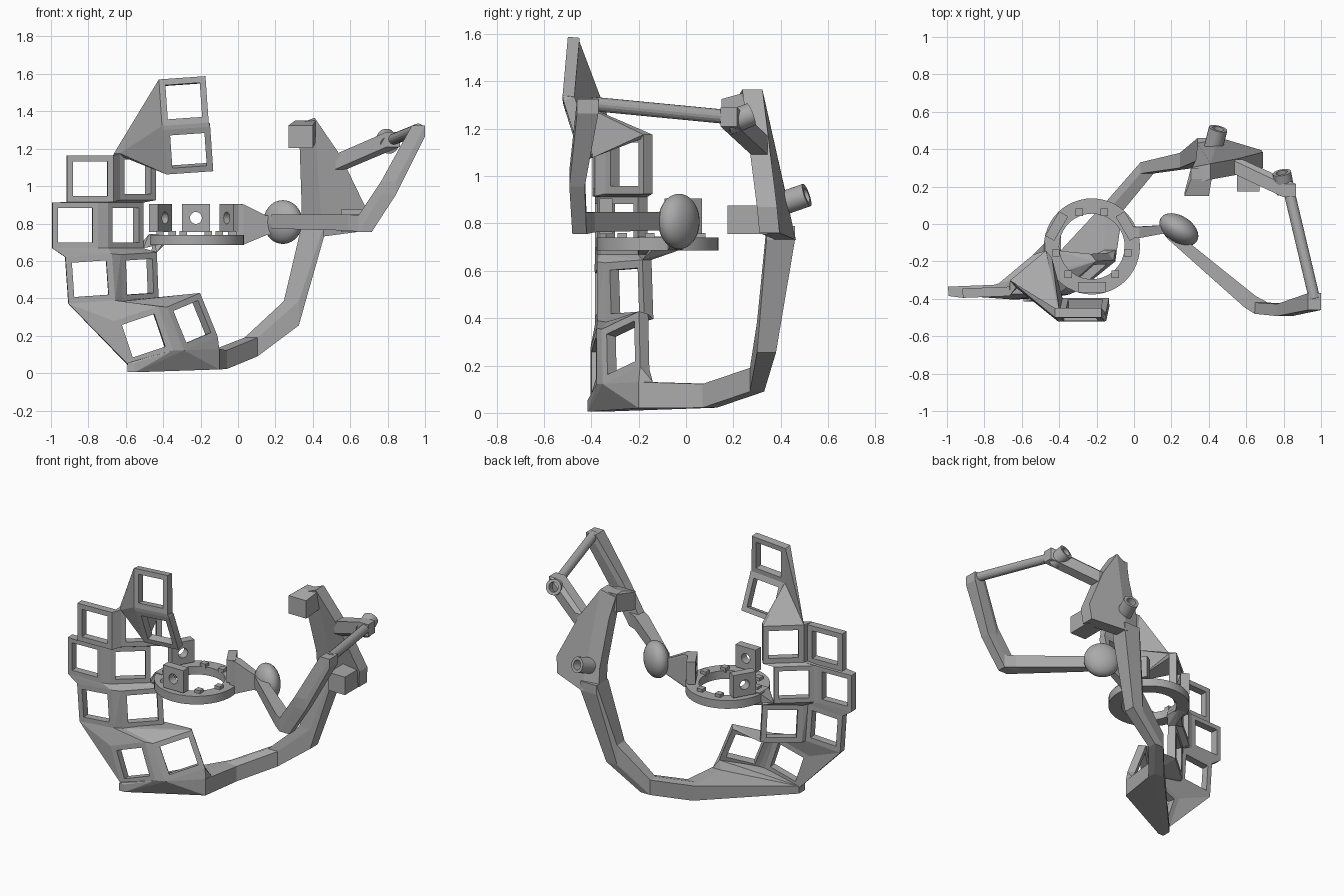
import bpy, bmesh, math
from mathutils import Vector, Matrix

cube = bpy.data.objects.get("Cube")
if cube:
    bpy.data.objects.remove(cube)

grey = bpy.data.materials.new("plain grey")
grey.use_nodes = True
grey.diffuse_color = (0.4, 0.4, 0.4, 1)
grey.node_tree.nodes["Principled BSDF"].inputs["Base Color"].default_value = (0.4, 0.4, 0.4, 1)


def finish(name, bm, smooth=False):
    bmesh.ops.recalc_face_normals(bm, faces=bm.faces[:])
    mesh = bpy.data.meshes.new(name)
    bm.to_mesh(mesh)
    bm.free()
    mesh.materials.append(grey)
    obj = bpy.data.objects.new(name, mesh)
    bpy.context.collection.objects.link(obj)
    if smooth:
        bpy.ops.object.select_all(action='DESELECT')
        obj.select_set(True)
        bpy.context.view_layer.objects.active = obj
        bpy.ops.object.shade_smooth_by_angle(angle=math.radians(40))


def add_hull(bm, points):
    verts = [bm.verts.new(p) for p in points]
    result = bmesh.ops.convex_hull(bm, input=verts)
    loose = {v for v in result["geom_interior"] + result["geom_unused"]
             if isinstance(v, bmesh.types.BMVert) and v.is_valid}
    bmesh.ops.delete(bm, geom=list(loose), context='VERTS')


def hulls(name, groups):
    bm = bmesh.new()
    for points in groups:
        add_hull(bm, points)
    finish(name, bm)


def box(x, y, z, dx, dy, dz):
    return [Vector((x + i * dx / 2, y + j * dy / 2, z + k * dz / 2))
            for i in (-1, 1) for j in (-1, 1) for k in (-1, 1)]


def beam(name, nodes):
    hulls(name, [box(*a) + box(*b) for a, b in zip(nodes, nodes[1:])])


def frame(name, outer, inner, depth, smooth=False):
    """Closed band between two loops, given thickness by the depth vector."""
    bm = bmesh.new()
    loops = [[bm.verts.new(Vector(p) + off) for p in loop]
             for loop, off in ((outer, Vector()), (inner, Vector()), (inner, depth), (outer, depth))]
    n = len(outer)
    for a, b in zip(loops, loops[1:] + loops[:1]):
        for i in range(n):
            j = (i + 1) % n
            bm.faces.new((a[i], a[j], b[j], b[i]))
    finish(name, bm, smooth)


def circle(c, u, v, r, n, squared=False):
    pts = []
    for i in range(n):
        ca, sa = math.cos(math.tau * i / n), math.sin(math.tau * i / n)
        s = r / max(abs(ca), abs(sa)) if squared else r
        pts.append(Vector(c) + u * ca * s + v * sa * s)
    return pts


def slab(name, points, depth):
    bm = bmesh.new()
    face = bm.faces.new([bm.verts.new(p) for p in points])
    new = bmesh.ops.extrude_face_region(bm, geom=[face], use_keep_orig=True)
    bmesh.ops.translate(bm, vec=depth, verts=[v for v in new["geom"] if isinstance(v, bmesh.types.BMVert)])
    finish(name, bm)


# Key frames: square plates with a square window
BL, BR, TR, TL = range(4)
SIGNS = ((-1, -1), (1, -1), (1, 1), (-1, 1))
plates = {}


def key_frame(key, center, u, v, half=0.125, window=0.092, thick=0.05):
    c, u, v = Vector(center), Vector(u).normalized(), Vector(v)
    v = (v - u * v.dot(u)).normalized()
    back = -u.cross(v) * thick
    outer = [c + u * a * half + v * b * half for a, b in SIGNS]
    inner = [c + u * a * window + v * b * window for a, b in SIGNS]
    frame("key_frame_" + key, outer, inner, back)
    plates[key] = [(p, p + back) for p in outer]


def corners(key, *ids):
    return [p for i in ids for p in plates[key][i]]


UP, FLAT, TURNED = (0, 0, 1), (1, 0.04, 0), (0.77, 0.64, 0)
key_frame("upper_outer", (-0.79, -0.39, 1.04), FLAT, UP)
key_frame("upper_inner", (-0.535, -0.26, 1.05), TURNED, UP)
key_frame("middle_outer", (-0.87, -0.38, 0.79), FLAT, UP, 0.122)
key_frame("middle_inner", (-0.6, -0.28, 0.79), TURNED, UP, 0.122)
key_frame("lower_outer", (-0.79, -0.38, 0.505), (1, 0.04, 0.07), UP)
key_frame("lower_inner", (-0.525, -0.26, 0.515), (0.77, 0.64, 0.05), UP)
key_frame("bottom_outer", (-0.505, -0.39, 0.2), (0.95, 0.1, 0.32), (-0.3, 0, 0.95))
key_frame("bottom_inner", (-0.245, -0.275, 0.275), (0.71, 0.63, 0.3), (-0.28, 0.06, 0.95))
key_frame("thumb_upper", (-0.29, -0.51, 1.455), (1, 0, 0.07), (-0.05, 0.09, 1))
key_frame("thumb_lower", (-0.265, -0.48, 1.19), (1, 0, 0.07), (-0.05, -0.3, 0.95))

# Webs filling the gaps between neighbouring key frames
rows = ["upper", "middle", "lower", "bottom"]
webs = []
for r in rows:
    webs.append(corners(r + "_outer", BR, TR) + corners(r + "_inner", BL, TL))
for a, b in zip(rows, rows[1:]):
    for side in ("_outer", "_inner"):
        webs.append(corners(a + side, BL, BR) + corners(b + side, TL, TR))
    webs.append(corners(a + "_outer", BR) + corners(a + "_inner", BL)
                + corners(b + "_outer", TR) + corners(b + "_inner", TL))
webs.append(corners("lower_outer", BL) + corners("bottom_outer", TL, BL))
webs.append(corners("thumb_upper", BL, BR) + corners("thumb_lower", TL, TR))
hulls("key_webs", webs)

# Wing carrying the thumb keys
hulls("thumb_wing", [
    corners("thumb_upper", TL, BL) + corners("upper_inner", TL),
    corners("thumb_upper", BL) + corners("thumb_lower", TL, BL) + corners("upper_inner", TL, TR)])

# Floor and the long curved bar to the palm plate
bar = [(0.4, 0.4, 0.76, 0.12, 0.12, 0.06), (0.285, 0.34, 0.32, 0.08, 0.08, 0.13),
       (0.07, 0.3, 0.14, 0.07, 0.06, 0.1), (-0.1, 0.1, 0.072, 0.08, 0.06, 0.1),
       (-0.13, -0.17, 0.075, 0.06, 0.06, 0.11)]
beam("lower_bar", bar)
tip = box(-0.57, -0.385, 0.03, 0.04, 0.06, 0.05)
hulls("floor", [tip + box(*bar[4]) + corners("bottom_outer", BL, BR) + corners("bottom_inner", BL, BR),
                tip + box(*bar[4]) + box(*bar[3])])

# Mounting ring with three pierced blocks, evenly spaced, and small lugs between
X, Y, Z = Vector((1, 0, 0)), Vector((0, 1, 0)), Vector((0, 0, 1))
hub = Vector((-0.225, -0.12, 0.685))


def outward(degrees):
    return Matrix.Rotation(math.radians(degrees), 3, 'Z') @ X


frame("ring", circle(hub, X, Y, 0.257, 48), circle(hub, X, Y, 0.175, 48), Z * 0.055, True)
for name, angle in (("left", 30), ("right", 150), ("front", 270)):
    d = outward(angle)
    c = hub + d * 0.19 + Z * 0.145
    square = circle(c, Z.cross(d), Z, 0.075, 24, True)
    hole = [c + (p - c).normalized() * 0.032 for p in square]
    frame("ring_block_" + name, square, hole, d * 0.055)
hulls("ring_lugs", [box(*(hub + outward(a + b) * 0.195 + Z * 0.06), 0.04, 0.04, 0.03)
                    for a in (90, 210, 330) for b in (-20, 20)])
hulls("ring_mounts", [
    corners("middle_inner", BR) + box(-0.45, -0.15, 0.715, 0.05, 0.1, 0.06),
    corners("lower_inner", TR) + box(-0.42, -0.08, 0.7, 0.06, 0.12, 0.02)])

# Neck, egg-shaped joint and the angular arm
beam("neck", [(0.01, -0.045, 0.795, 0.04, 0.06, 0.215), (0.14, -0.03, 0.79, 0.02, 0.045, 0.105),
              (0.22, -0.03, 0.79, 0.02, 0.045, 0.09)])
bm = bmesh.new()
bmesh.ops.create_uvsphere(bm, u_segments=32, v_segments=20, radius=1)
place = (Matrix.Translation((0.24, -0.03, 0.808)) @ Matrix.Rotation(math.radians(-33), 4, 'Z')
         @ Matrix.Diagonal((0.115, 0.073, 0.117, 1)))
bmesh.ops.transform(bm, matrix=place, verts=bm.verts[:])
finish("egg_joint", bm, True)
beam("arm", [(0.2, -0.06, 0.81, 0.04, 0.04, 0.075), (0.62, -0.415, 0.805, 0.06, 0.06, 0.085),
             (0.68, -0.45, 0.8, 0.07, 0.06, 0.09), (0.805, -0.46, 0.99, 0.08, 0.065, 0.07),
             (0.965, -0.415, 1.295, 0.07, 0.09, 0.06)])


def rod_ends(a, b, r, n):
    a, b = Vector(a), Vector(b)
    axis = (b - a).normalized()
    u = axis.cross(Z).normalized()
    return [circle(p, u, axis.cross(u), r, n) for p in (a, b)]


ends = rod_ends((0.965, -0.4, 1.305), (0.83, 0.17, 1.25), 0.03, 16)
hulls("upper_rod", [ends[0] + ends[1]])
beam("upper_link", [(0.83, 0.18, 1.25, 0.07, 0.07, 0.08), (0.55, 0.31, 1.13, 0.06, 0.07, 0.08)])


# Palm plate, folded along a ridge, with two pads
def palm(x, z):
    return (x, min(0.47, 0.33 + 0.27 * (1.36 - z)) - 0.3 * abs(x - 0.43), z)


depth = Vector((0, -0.085, 0))
slab("palm_plate_right", [palm(*p) for p in ((0.31, 1.33), (0.41, 1.365), (0.45, 0.73),
                                            (0.34, 0.74), (0.34, 0.9), (0.33, 1.2))], depth)
slab("palm_plate_left", [palm(*p) for p in ((0.41, 1.365), (0.55, 1.16), (0.69, 0.87),
                                           (0.68, 0.76), (0.45, 0.73))], depth)
hulls("palm_pads", [
    box(0.335, 0.16, 1.265, 0.13, 0.02, 0.12) + box(0.36, 0.27, 1.29, 0.11, 0.06, 0.12),
    box(0.61, 0.26, 0.815, 0.12, 0.17, 0.12)])

# Hollow strap posts
for name, a, b in (("upper", (0.81, 0.17, 1.22), (0.79, 0.275, 1.26)),
                   ("lower", (0.425, 0.41, 0.885), (0.45, 0.51, 0.92))):
    outer = rod_ends(a, b, 0.05, 24)
    inner = rod_ends(a, b, 0.031, 24)
    frame("strap_post_" + name, outer[0], inner[0], Vector(b) - Vector(a), True)
